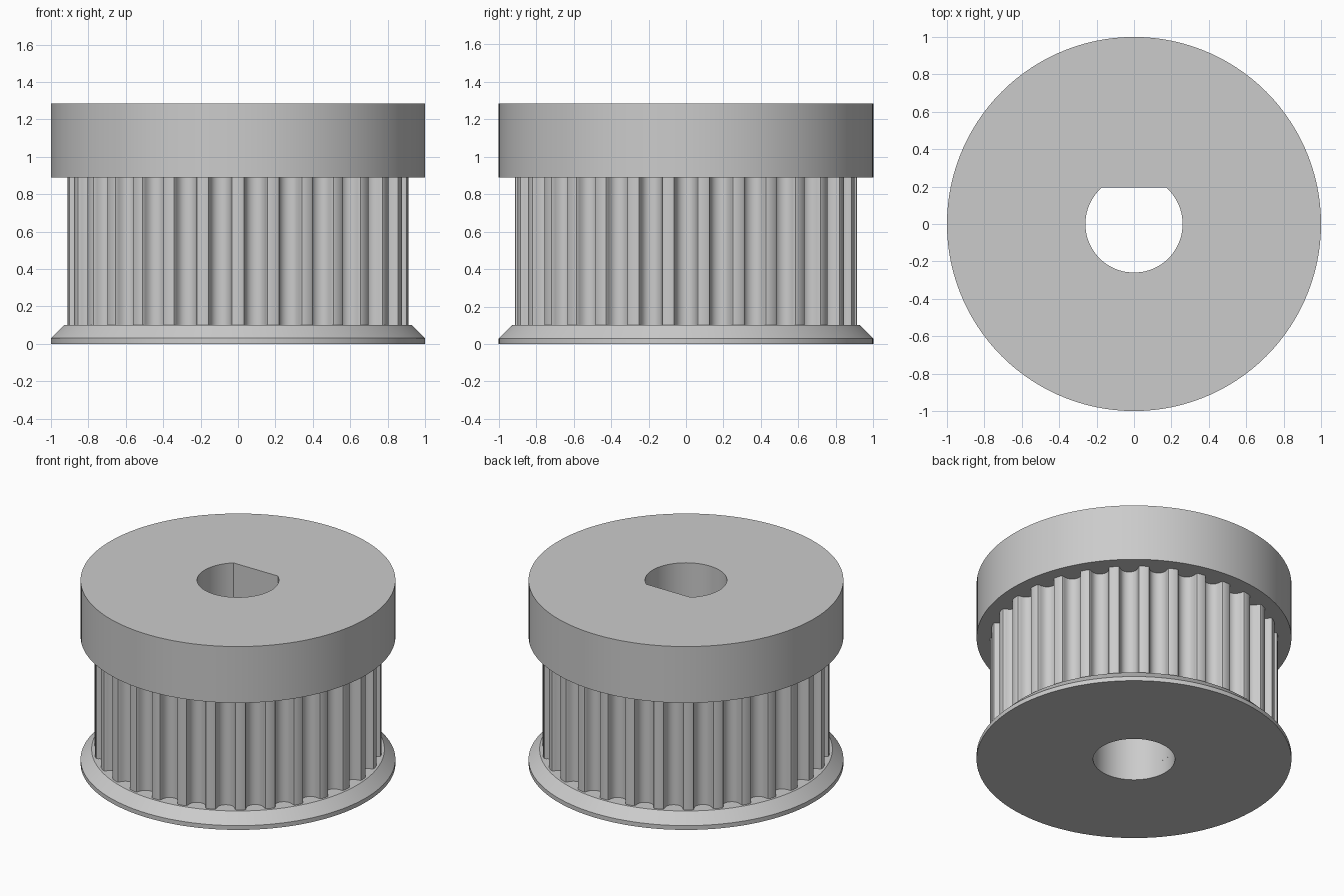
import bpy
import bmesh
from math import sin, cos, pi, radians, asin

cube = bpy.data.objects.get("Cube")
if cube:
    bpy.data.objects.remove(cube, do_unlink=True)

TEETH = 30
TIP_RADIUS = 0.914
BORE_RADIUS = 0.26
FLAT_Y = 0.195

metal = bpy.data.materials.new("grey metal")
metal.use_nodes = True
grey = (0.6, 0.6, 0.6, 1)
metal.diffuse_color = grey
metal.node_tree.nodes["Principled BSDF"].inputs["Base Color"].default_value = grey


def circle(radius, count=120):
    return [(radius * cos(2 * pi * i / count), radius * sin(2 * pi * i / count))
            for i in range(count)]


def d_bore(count=48):
    """Round bore outline closed by a flat on the back side."""
    start = pi - asin(FLAT_Y / BORE_RADIUS)
    sweep = 2 * pi - (pi - 2 * asin(FLAT_Y / BORE_RADIUS))
    return [(BORE_RADIUS * cos(start + sweep * i / count),
             BORE_RADIUS * sin(start + sweep * i / count)) for i in range(count + 1)]


def toothed_outline():
    """Rounded grooves with softened lips, repeated around the rim."""
    half = [(0.0735, 0), (0.0638, 0.0037), (0.0589, 0.0128), (0.0569, 0.0235),
            (0.0538, 0.0338), (0.0497, 0.0436), (0.0444, 0.0531),
            (0.0353, 0.0627), (0.0244, 0.0696), (0.0125, 0.0738)]
    groove = [(-w, d) for w, d in half] + [(0, 0.0752)] + half[::-1]
    points = []
    for k in range(TEETH):
        a = 2 * pi * k / TEETH
        for w, depth in groove:
            r = (TIP_RADIUS ** 2 - w * w) ** 0.5 - depth
            points.append((r * cos(a) - w * sin(a), r * sin(a) + w * cos(a)))
        mid = a + pi / TEETH
        points.append((TIP_RADIUS * cos(mid), TIP_RADIUS * sin(mid)))
    return points


def bored_part(name, levels, bore):
    """Stack of equal outlines at given heights, with a hole right through."""
    bm = bmesh.new()

    def wall(rings):
        loops = [[bm.verts.new((x, y, z)) for x, y in pts] for pts, z in rings]
        for low, high in zip(loops, loops[1:]):
            for i in range(len(low)):
                j = (i + 1) % len(low)
                bm.faces.new((low[i], low[j], high[j], high[i]))
        return loops[0], loops[-1]

    outer = wall(levels)
    inner = wall([(bore, levels[0][1]), (bore, levels[-1][1])])
    for out_loop, in_loop in zip(outer, inner):
        edges = [bm.edges.get((loop[i - 1], loop[i]))
                 for loop in (out_loop, in_loop) for i in range(len(loop))]
        bmesh.ops.triangle_fill(bm, edges=edges, use_beauty=True)
    bmesh.ops.recalc_face_normals(bm, faces=bm.faces[:])
    mesh = bpy.data.meshes.new(name)
    bm.to_mesh(mesh)
    bm.free()
    mesh.materials.append(metal)
    obj = bpy.data.objects.new(name, mesh)
    bpy.context.collection.objects.link(obj)
    bpy.ops.object.select_all(action='DESELECT')
    obj.select_set(True)
    bpy.context.view_layer.objects.active = obj
    bpy.ops.object.shade_smooth_by_angle(angle=radians(30))
    return obj


# Lower flange with a bevelled rim and a plain round hole
bored_part("lower_flange", [(circle(1), 0), (circle(1), 0.03), (circle(0.93), 0.1)],
           circle(BORE_RADIUS, 64))

# Toothed belt drum
teeth = toothed_outline()
bored_part("toothed_drum", [(teeth, 0.1), (teeth, 0.89)], d_bore())

# Upper hub collar
bored_part("upper_collar", [(circle(1), 0.89), (circle(1), 1.285)], d_bore())
